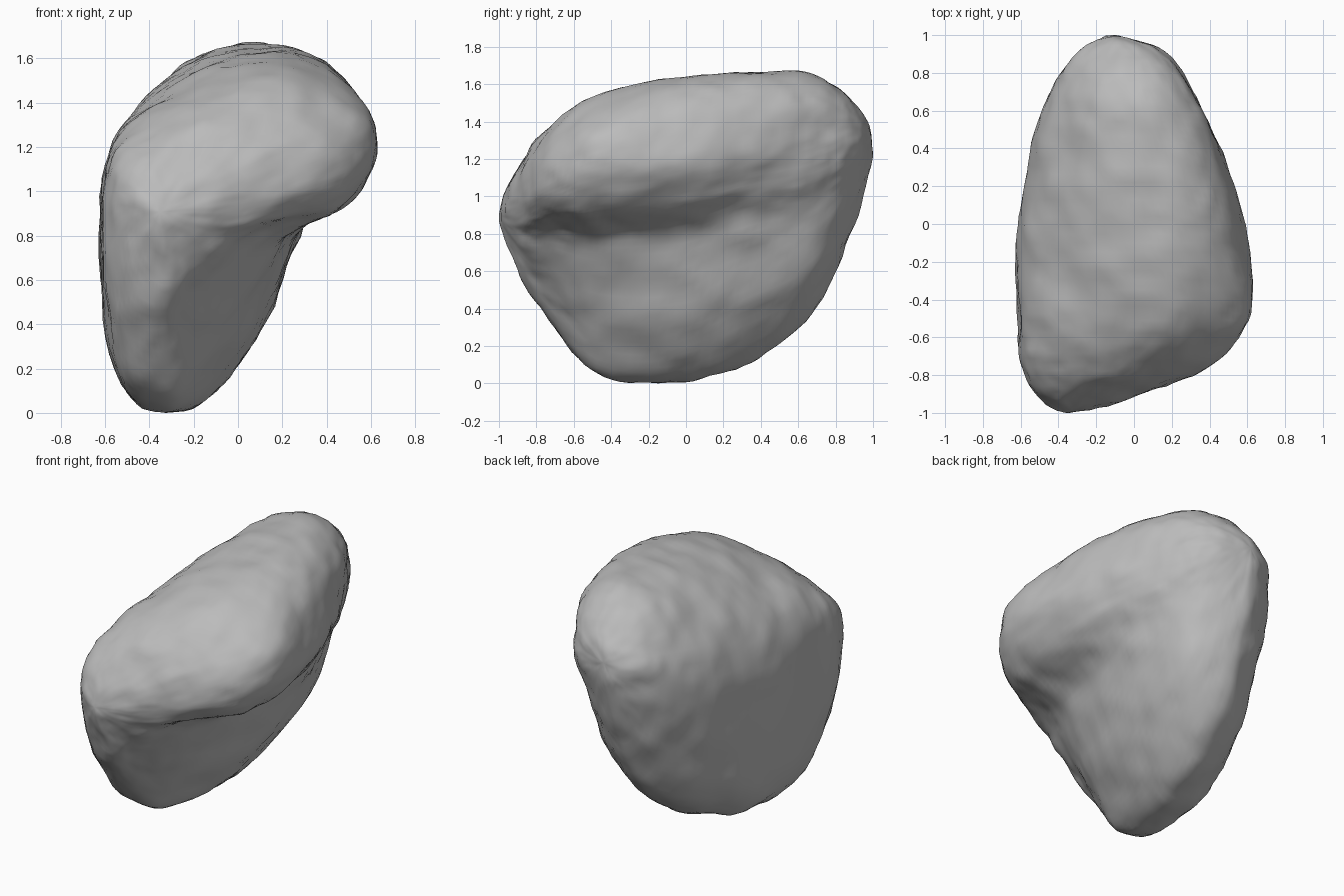
import bpy
import bmesh
from mathutils import Vector, noise

cube = bpy.data.objects.get("Cube")
if cube:
    bpy.data.objects.remove(cube, do_unlink=True)

# Cross-sections from front to back: y, then (x, z) pairs running keel, lower right,
# undercut, ledge lip, bulge, right brow, crest, slope, left edge, lower left
SECTIONS = [
    (-.9, -.34, .63, -.23, .71, -.11, .82, -.04, .89, .02, .99, -.06, 1.11, -.26, 1.17, -.42, 1.14, -.52, 1, -.48, .75),
    (-.73, -.35, .37, -.19, .55, .04, .82, .28, .93, .42, 1.09, .33, 1.28, .02, 1.4, -.38, 1.31, -.6, 1.07, -.56, .48),
    (-.47, -.33, .08, -.1, .34, .15, .79, .46, .95, .6, 1.17, .53, 1.4, .2, 1.56, -.26, 1.45, -.6, 1.14, -.57, .26),
    (-.05, -.26, .03, .04, .32, .24, .8, .48, 1, .59, 1.2, .47, 1.53, .17, 1.66, -.28, 1.54, -.6, 1.14, -.57, .24),
    (.35, -.18, .15, .12, .45, .29, .9, .41, 1.08, .47, 1.26, .4, 1.55, .12, 1.69, -.29, 1.57, -.55, 1.14, -.49, .36),
    (.68, -.16, .39, .1, .63, .21, .97, .29, 1.15, .32, 1.32, .27, 1.54, .05, 1.67, -.23, 1.58, -.46, 1.21, -.38, .64),
    (.9, -.14, .87, 0, .99, .1, 1.14, .16, 1.26, .17, 1.36, .13, 1.46, 0, 1.52, -.17, 1.48, -.32, 1.31, -.26, 1.03),
]
FRONT_TIP = Vector((-.36, -1, .93))
BACK_TIP = Vector((-.1, 1, 1.34))
AROUND, ALONG = 11, 9


def spline(a, b, c, d, t):
    """Smooth curve from b to c."""
    return (b * 2 + (c - a) * t + (a * 2 - b * 5 + c * 4 - d) * t ** 2
            + (b * 3 - a - c * 3 + d) * t ** 3) / 2


def smooth_ring(points):
    n = len(points)
    return [spline(points[i - 1], points[i], points[(i + 1) % n], points[(i + 2) % n], k / AROUND)
            for i in range(n) for k in range(AROUND)]


def mirrored(ring, tip):
    """Ring reflected through the tip, so the ends close in a round nose."""
    return [Vector((2 * tip.x - p.x, p.y, 2 * tip.z - p.z)) for p in ring]


# Dense rings, closed by a tip at both ends
rings = [smooth_ring([Vector((x, s[0], z)) for x, z in zip(s[1::2], s[2::2])]) for s in SECTIONS]
count = len(rings[0])
rings = ([mirrored(rings[0], FRONT_TIP), [FRONT_TIP] * count] + rings
         + [[BACK_TIP] * count, mirrored(rings[-1], BACK_TIP)])

# Skin the rings
bm = bmesh.new()
grid = []
for r in range(1, len(rings) - 2):
    for k in range(ALONG):
        grid.append([bm.verts.new(spline(*q, k / ALONG)) for q in zip(*rings[r - 1:r + 3])])
grid.append([bm.verts.new(p) for p in rings[-2]])
for low, high in zip(grid, grid[1:]):
    for i in range(count):
        j = (i + 1) % count
        bm.faces.new((low[i], low[j], high[j], high[i]))
bmesh.ops.remove_doubles(bm, verts=bm.verts[:], dist=.002)
bmesh.ops.recalc_face_normals(bm, faces=bm.faces[:])
bm.normal_update()

# Weathered lumps, then fine chips
shifts = []
for v in bm.verts:
    p = v.co
    lumps = noise.noise(Vector((p.x * 4, p.y * 3.5, p.z * 4)))
    chips = noise.fractal(p * 7, 1, 2, 3)
    shifts.append(v.normal * (lumps * .015 + chips * .011))
for v, shift in zip(bm.verts, shifts):
    v.co += shift

# Rest on the ground, centred
low = Vector([min(v.co[a] for v in bm.verts) for a in range(3)])
high = Vector([max(v.co[a] for v in bm.verts) for a in range(3)])
base = Vector(((low.x + high.x) / 2, (low.y + high.y) / 2, low.z))
bmesh.ops.translate(bm, verts=bm.verts[:], vec=-base)

mesh = bpy.data.meshes.new("boulder")
bm.to_mesh(mesh)
bm.free()
boulder = bpy.data.objects.new("boulder", mesh)
bpy.context.collection.objects.link(boulder)

# Grey stone
stone = bpy.data.materials.new("grey_stone")
stone.use_nodes = True
colour = (.5, .5, .5, 1)
stone.diffuse_color = colour
stone.node_tree.nodes["Principled BSDF"].inputs["Base Color"].default_value = colour
mesh.materials.append(stone)

bpy.context.view_layer.objects.active = boulder
boulder.select_set(True)
bpy.ops.object.shade_smooth_by_angle(angle=.9)
